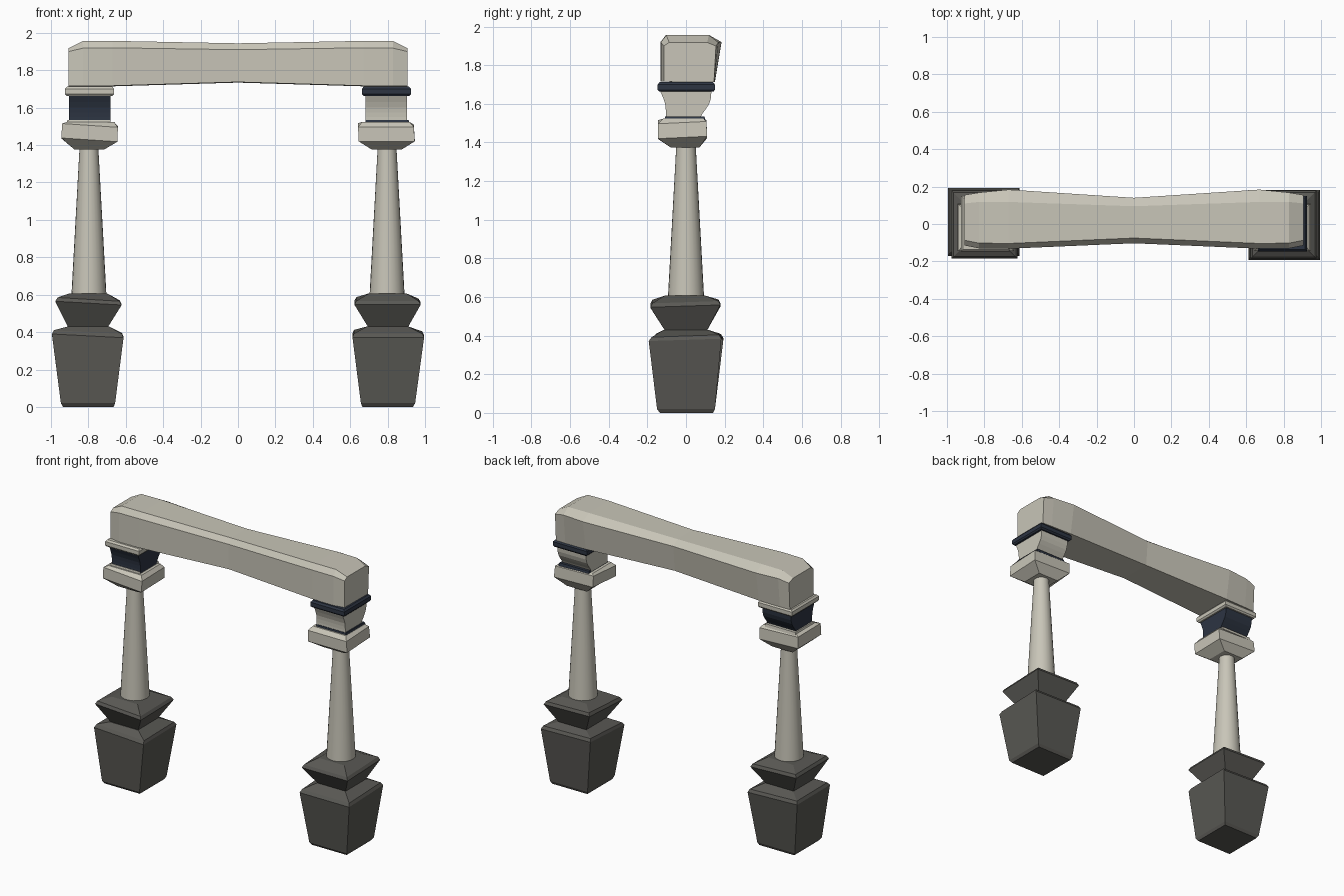
import bpy, bmesh


def material(name, rgb):
    m = bpy.data.materials.new(name)
    m.diffuse_color = (*rgb, 1)
    return m


STONE = material("pale_stone", (0.58, 0.56, 0.48))
DARK = material("dark_stone", (0.10, 0.098, 0.088))
NAVY = material("navy_stone", (0.026, 0.035, 0.055))


def loft(name, rings, mat):
    """Skin a list of equal-length point rings and cap both ends."""
    bm = bmesh.new()
    vs = [[bm.verts.new(p) for p in ring] for ring in rings]
    n = len(vs[0])
    for a, b in zip(vs, vs[1:]):
        for i in range(n):
            j = (i + 1) % n
            bm.faces.new((a[i], a[j], b[j], b[i]))
    bm.faces.new(vs[0][::-1])
    bm.faces.new(vs[-1])
    bmesh.ops.recalc_face_normals(bm, faces=bm.faces)
    me = bpy.data.meshes.new(name)
    bm.to_mesh(me)
    bm.free()
    me.materials.append(mat)
    ob = bpy.data.objects.new(name, me)
    bpy.context.collection.objects.link(ob)
    return ob


def block(name, side, levels, mat, tilt=(0, 0, 0, 0)):
    """Stack of rectangles (z, outer x, inner x, front y, back y, tilted?)."""
    rings = []
    for z, xo, xi, yf, yb, t in levels:
        pts = [(xo, yf), (xi, yf), (xi, yb), (xo, yb)]
        rings.append([(side * x, y, z + t * d) for (x, y), d in zip(pts, tilt)])
    return loft(name, rings, mat)


for side, label in ((-1, "left"), (1, "right")):
    L = side < 0
    yf, yb = (-0.165, 0.193) if L else (-0.188, 0.183)
    tilt = (0.01, -0.01, -0.005, 0.008) if L else (-0.008, -0.008, 0.012, 0.004)

    # tapered foot with a sloping top
    block(label + "_foot", side, [
        (0.00, 0.935, 0.665, -0.135, 0.14, 0),
        (0.02, 0.947, 0.657, -0.15, 0.15, 0),
        (0.38, 0.995, 0.612, yf - 0.005, yb, 1),
        (0.40, 0.985, 0.62, yf + 0.01, yb - 0.012, 1),
        (0.43, 0.91, 0.69, -0.115, 0.115, 0)], DARK, tilt)

    # flared plinth under the column
    block(label + "_plinth", side, [
        (0.42, 0.905, 0.70, -0.105, 0.105, 0),
        (0.555, 0.977, 0.622, -0.185, 0.178, 1),
        (0.575, 0.965, 0.633, -0.175, 0.168, 1),
        (0.607, 0.90, 0.70, -0.11, 0.10, 0)], DARK, tilt)

    # tapered round column
    bpy.ops.mesh.primitive_cone_add(vertices=24, radius1=0.094, radius2=0.05,
                                    depth=0.80, location=(side * 0.797, 0, 0.99))
    col = bpy.context.object
    col.name = label + "_column"
    col.data.materials.append(STONE)
    bpy.ops.object.shade_smooth_by_angle()

    # capital cushion
    block(label + "_capital", side, [
        (1.375, 0.873, 0.717, -0.08, 0.07, 0),
        (1.428, 0.945, 0.645, -0.145, 0.11, 1),
        (1.505, 0.94, 0.642, -0.145, 0.105, 1),
        (1.523, 0.918, 0.662, -0.12, 0.09, 0)], STONE, tilt)

    # thin collar
    block(label + "_collar", side, [
        (1.515, 0.918, 0.68, -0.112, 0.10, 0),
        (1.535, 0.912, 0.684, -0.108, 0.096, 0)], STONE if L else NAVY)

    # curved bracket, coved in front and swept out behind
    profile = [(1.525, -0.105, 0.072), (1.55, -0.104, 0.085), (1.575, -0.105, 0.104),
               (1.60, -0.108, 0.12), (1.63, -0.118, 0.129), (1.67, -0.135, 0.132)]
    block(label + "_bracket", side,
          [(z, 0.903, 0.682, a, b, 0) for z, a, b in profile], NAVY if L else STONE)

    # slab carrying the beam
    block(label + "_slab", side, [
        (1.663, 0.917, 0.672, -0.138, 0.142, 0),
        (1.673, 0.925, 0.662, -0.147, 0.15, 0),
        (1.70, 0.925, 0.662, -0.147, 0.15, 0),
        (1.712, 0.915, 0.672, -0.137, 0.14, 0)], STONE if L else NAVY)

# waisted lintel: x, front y, back y low/high, bottom z, shoulder z, top z
half = [(0.905, -0.115, 0.145, 0.155, 1.715, 1.90, 1.918),
        (0.83, -0.13, 0.148, 0.168, 1.715, 1.918, 1.956),
        (0.67, -0.132, 0.15, 0.184, 1.717, 1.92, 1.957),
        (0.0, -0.103, 0.125, 0.14, 1.737, 1.91, 1.944)]
stations = [(-s[0], *s[1:]) for s in half] + half[-2::-1]
loft("lintel_beam", [[(x, f, b), (x, f, s), (x, f + 0.028, t), (x, min(h - 0.045, 0.118), t),
                      (x, h, s), (x, k, b - 0.003)]
                     for x, f, k, h, b, s, t in stations], STONE)
